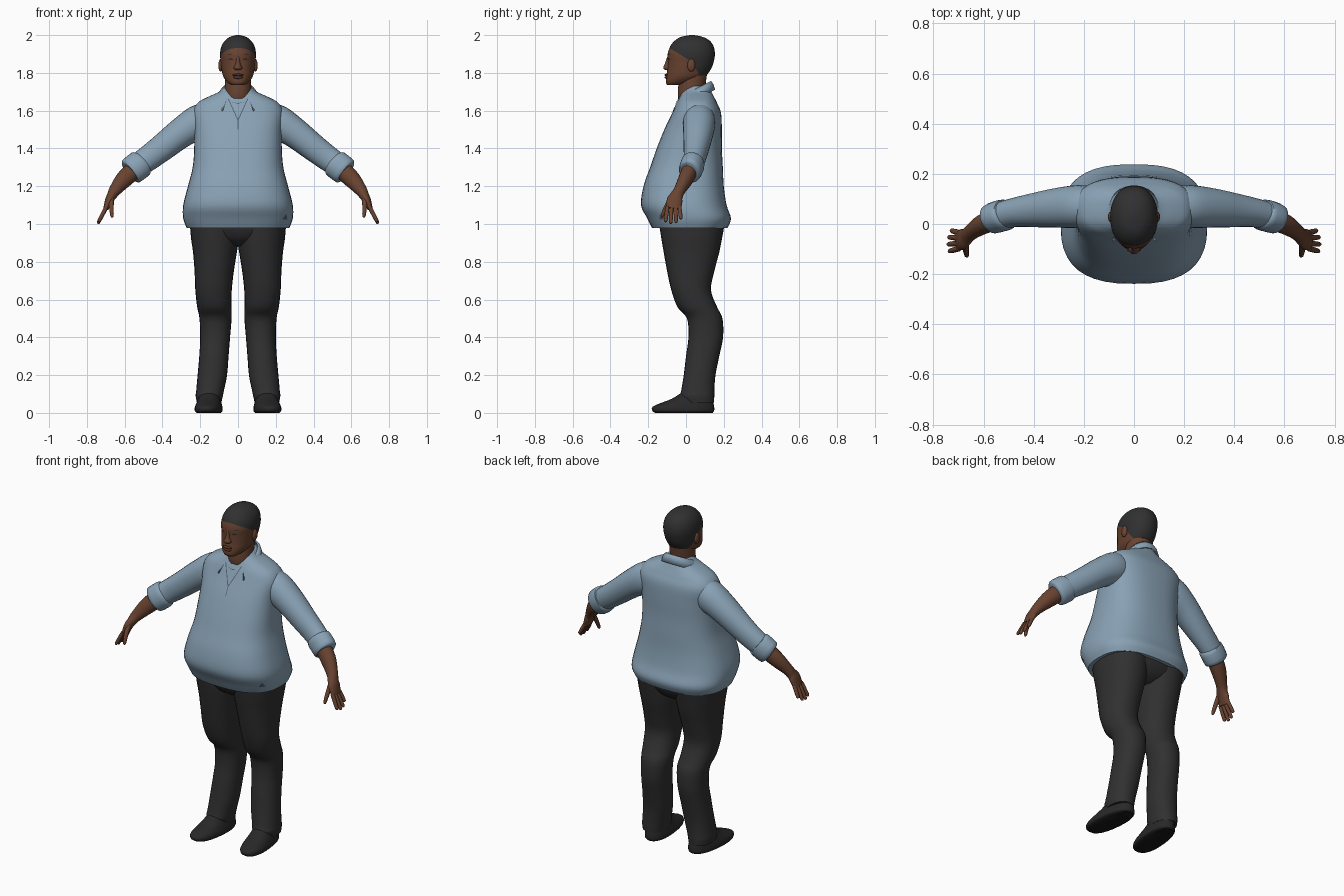
import bpy, bmesh, math
from mathutils import Vector, Matrix
from mathutils.bvhtree import BVHTree

cube = bpy.data.objects.get("Cube")
if cube:
    bpy.data.objects.remove(cube, do_unlink=True)


def material(name, r, g, b):
    m = bpy.data.materials.new(name)
    m.use_nodes = True
    m.diffuse_color = (r, g, b, 1)
    bsdf = m.node_tree.nodes["Principled BSDF"]
    bsdf.inputs["Base Color"].default_value = (r, g, b, 1)
    bsdf.inputs["Roughness"].default_value = 0.8
    return m


SHIRT = material("shirt_blue", 0.25, 0.36, 0.46)
SEAM = material("seam_blue", 0.08, 0.12, 0.16)
SKIN = material("brown_skin", 0.14, 0.056, 0.03)
LIP = material("lip_brown", 0.10, 0.036, 0.024)
HAIR = material("hair_black", 0.03, 0.03, 0.03)
TROUSER = material("trouser_black", 0.03, 0.03, 0.03)
SHOE = material("shoe_black", 0.022, 0.021, 0.021)
SOLE = material("sole_black", 0.01, 0.01, 0.01)


def finish(name, bm, *mats, angle=50):
    bmesh.ops.recalc_face_normals(bm, faces=bm.faces)
    me = bpy.data.meshes.new(name)
    bm.to_mesh(me)
    bm.free()
    for m in mats:
        me.materials.append(m)
    me.shade_smooth()
    me.set_sharp_from_angle(angle=math.radians(angle))
    ob = bpy.data.objects.new(name, me)
    bpy.context.collection.objects.link(ob)
    return ob


def smooth_rows(rows, steps):
    """Catmull-Rom interpolation between key cross-sections."""
    out = []
    for i in range(len(rows) - 1):
        quad = [rows[max(i - 1, 0)], rows[i], rows[i + 1], rows[min(i + 2, len(rows) - 1)]]
        for s in range(steps):
            t = s / steps
            out.append([b + 0.5 * t * (c - a + t * (2 * a - 5 * b + 4 * c - d + t * (3 * (b - c) + d - a)))
                        for a, b, c, d in zip(*quad)])
    return out + [list(rows[-1])]


def loft(rows, sides=24, n=2.0, flat=False, steps=4, mirror=1):
    """Rows are x, y, z, half width, half depth; rings follow the path or stay level."""
    rows = smooth_rows(rows, steps)
    bm = bmesh.new()
    rings = []
    for i, (x, y, z, a, b) in enumerate(rows):
        u, v = Vector((1, 0, 0)), Vector((0, 1, 0))
        if not flat:
            t = Vector(rows[min(i + 1, len(rows) - 1)][:3]) - Vector(rows[max(i - 1, 0)][:3])
            t.normalize()
            v = (v - t * v.dot(t)).normalized()
            u = t.cross(v)
        ring = []
        for k in range(sides):
            w = 2 * math.pi * k / sides
            c, s = math.cos(w), math.sin(w)
            p = Vector((x, y, z)) + u * a * math.copysign(abs(c) ** (2 / n), c) \
                + v * b * math.copysign(abs(s) ** (2 / n), s)
            ring.append(bm.verts.new((p.x * mirror, p.y, p.z)))
        rings.append(ring)
    for lo, hi in zip(rings, rings[1:]):
        for k in range(sides):
            j = (k + 1) % sides
            bm.faces.new((lo[k], lo[j], hi[j], hi[k]))
    bm.faces.new(rings[0][::-1])
    bm.faces.new(rings[-1])
    bmesh.ops.recalc_face_normals(bm, faces=bm.faces)
    return bm


def level(rows):
    """z, inner x, outer x, front y, back y to level rows."""
    return [((i + o) / 2, (f + b) / 2, z, (o - i) / 2, (b - f) / 2) for z, i, o, f, b in rows]


def centred(rows):
    return level([(z, -w, w, f, b) for z, w, f, b in rows])


def decal(name, tree, outline, mat, lift=0.003):
    """Thin plate draped from the front onto a surface."""
    bm = bmesh.new()
    bm.faces.new([bm.verts.new((x, 0, z)) for x, z in outline])
    bmesh.ops.triangulate(bm, faces=bm.faces)
    bmesh.ops.subdivide_edges(bm, edges=bm.edges, cuts=4, use_grid_fill=True)
    for v in bm.verts:
        hit = tree.ray_cast(Vector((v.co.x, -1, v.co.z)), Vector((0, 1, 0)))[0]
        v.co.y = (hit.y if hit else 0) - lift
    return finish(name, bm, mat)


def ball(name, loc, scale, mat):
    bm = bmesh.new()
    bmesh.ops.create_uvsphere(bm, u_segments=16, v_segments=10, radius=1,
                              matrix=Matrix.Translation(loc) @ Matrix.Diagonal((*scale, 1)))
    return finish(name, bm, mat)


# Shirt body
bm = loft(centred([
    (0.98, 0.272, -0.18, 0.22), (1.03, 0.29, -0.205, 0.238), (1.1, 0.29, -0.238, 0.215),
    (1.2, 0.265, -0.225, 0.2), (1.3, 0.24, -0.19, 0.195), (1.4, 0.232, -0.155, 0.19),
    (1.5, 0.232, -0.115, 0.19), (1.59, 0.24, -0.072, 0.185), (1.64, 0.215, -0.05, 0.165),
    (1.67, 0.165, -0.035, 0.15), (1.7, 0.1, -0.02, 0.135), (1.73, 0.07, 0.0, 0.12)]),
    sides=40, n=2.6, flat=True)
torso_tree = BVHTree.FromBMesh(bm)
finish("shirt_body", bm, SHIRT)

# Neck opening, its edges, the placket and the hem notch
decal("undershirt", torso_tree, [(-0.05, 1.665), (0.05, 1.665), (0, 1.555)], SHIRT)
for s in (-1, 1):
    decal("neck_opening_edge", torso_tree,
          [(s * 0.05, 1.665), (s * 0.055, 1.665), (s * 0.003, 1.55), (0, 1.555)], SEAM, 0.005)
decal("neckline_edge", torso_tree, [(-0.04, 1.647), (0, 1.636), (0.04, 1.647), (0, 1.64)], SEAM, 0.005)
decal("placket_line", torso_tree, [(-0.002, 1.56), (0.002, 1.56), (0.002, 1.5), (-0.002, 1.5)], SEAM)
decal("hem_notch", torso_tree, [(0.235, 1.025), (0.262, 1.025), (0.255, 1.055)], SEAM)

# Folded collar with two front points
bm = bmesh.new()
count, strips = 32, []
for k in range(count + 1):
    t = 2 * k / count - 1
    top, low = math.pi + t * (math.pi - 0.6), math.pi + t * (math.pi - 0.9)
    z = 1.71 - 0.045 * math.cos(top)
    depth = 0.105 + 0.075 * t ** 4
    a = Vector((0.08 * math.sin(top), 0.045 - 0.085 * math.cos(top), z))
    c = Vector((0.105 * math.sin(low), 0.045 - depth * math.cos(low), z - 0.045 - 0.03 * t ** 6))
    b = (a + c) / 2 + Vector((a.x * 0.06, 0, 0.008))
    strips.append([bm.verts.new(p) for p in (a, b, c)])
for p, q in zip(strips, strips[1:]):
    for i in range(2):
        bm.faces.new((p[i], q[i], q[i + 1], p[i + 1]))
collar = finish("collar", bm, SHIRT)
mod = collar.modifiers.new("thickness", "SOLIDIFY")
mod.thickness, mod.offset = 0.008, 0

# Neck
finish("neck", loft(centred([(1.6, 0.068, -0.01, 0.1), (1.66, 0.07, -0.04, 0.1),
                             (1.72, 0.07, -0.042, 0.102), (1.8, 0.07, -0.03, 0.112)]), flat=True), SKIN)

# Head, with the hair cut along two sloping planes
bm = loft(centred([
    (1.735, 0.034, -0.098, -0.03), (1.75, 0.056, -0.107, 0.04), (1.78, 0.078, -0.104, 0.1),
    (1.82, 0.087, -0.099, 0.132), (1.86, 0.092, -0.097, 0.147), (1.9, 0.095, -0.097, 0.153),
    (1.94, 0.088, -0.084, 0.146), (1.97, 0.07, -0.06, 0.126), (1.99, 0.044, -0.028, 0.09),
    (2.0, 0.01, 0.02, 0.045)]), sides=36, n=2.15, flat=True)
head_tree = BVHTree.FromBMesh(bm)
hairlines = [(Vector((0, -0.085, 1.93)), Vector((0, 0.07, 0.115))),
             (Vector((0, 0.03, 1.86)), Vector((0, 0.095, 0.055)))]
for point, normal in hairlines:
    bmesh.ops.bisect_plane(bm, geom=bm.verts[:] + bm.edges[:] + bm.faces[:],
                           plane_co=point, plane_no=normal)
for f in bm.faces:
    mid = f.calc_center_median()
    f.material_index = int(any((mid - p).dot(no) > 0 for p, no in hairlines))
finish("head", bm, SKIN, HAIR)

# Face
finish("nose", loft(centred([(1.814, 0.014, -0.108, -0.07), (1.826, 0.023, -0.121, -0.07),
                             (1.85, 0.013, -0.112, -0.07), (1.89, 0.009, -0.098, -0.07)]),
                    sides=14, flat=True), SKIN)
ball("upper_lip", (0, -0.101, 1.789), (0.029, 0.012, 0.007), LIP)
ball("lower_lip", (0, -0.101, 1.776), (0.026, 0.012, 0.008), LIP)
for s in (-1, 1):
    decal("eye", head_tree, [(s * 0.022, 1.871), (s * 0.038, 1.879), (s * 0.056, 1.872),
                             (s * 0.038, 1.867)], HAIR)
    decal("eyebrow", head_tree, [(s * 0.018, 1.893), (s * 0.045, 1.901), (s * 0.064, 1.893),
                                 (s * 0.045, 1.896)], HAIR)
    ball("ear", (s * 0.092, 0.028, 1.84), (0.012, 0.021, 0.034), SKIN)

# Arms and hands
sleeve = [(0.14, 0.07, 1.575, 0.075, 0.07), (0.21, 0.07, 1.54, 0.09, 0.085),
          (0.3, 0.065, 1.483, 0.08, 0.08), (0.4, 0.055, 1.405, 0.072, 0.068),
          (0.48, 0.045, 1.345, 0.067, 0.058), (0.55, 0.028, 1.295, 0.062, 0.054)]
cuff = [(0.505, 0.04, 1.328, 0.06, 0.052), (0.512, 0.037, 1.322, 0.074, 0.062),
        (0.54, 0.03, 1.3, 0.076, 0.063), (0.568, 0.02, 1.278, 0.073, 0.06),
        (0.573, 0.018, 1.274, 0.058, 0.05)]
forearm = [(0.53, 0.03, 1.305, 0.05, 0.044), (0.6, 0.0, 1.24, 0.046, 0.04),
           (0.65, -0.033, 1.18, 0.033, 0.031), (0.668, -0.05, 1.15, 0.026, 0.034),
           (0.682, -0.06, 1.125, 0.022, 0.042), (0.7, -0.066, 1.08, 0.014, 0.04)]
thumb = [(0.672, -0.075, 1.14, 0.015, 0.015), (0.67, -0.108, 1.085, 0.012, 0.012),
         (0.667, -0.125, 1.045, 0.009, 0.009), (0.666, -0.128, 1.035, 0.004, 0.004)]
for s, side in ((1, "left"), (-1, "right")):
    finish(side + "_sleeve", loft(sleeve, n=2.1, mirror=s), SHIRT)
    finish(side + "_cuff", loft(cuff, steps=2, mirror=s), SHIRT)
    finish(side + "_forearm", loft(forearm, sides=18, mirror=s), SKIN)
    finish(side + "_thumb", loft(thumb, sides=10, mirror=s), SKIN)
    for i, reach in enumerate((0.9, 1.0, 0.95, 0.72)):
        y = -0.098 + 0.021 * i
        spread = (i - 1.5) * 0.008
        finger = [(0.697 + 0.045 * f, y + spread * f, 1.09 - 0.088 * f, r, r)
                  for f, r in ((0, 0.011), (0.5 * reach, 0.011), (0.92 * reach, 0.009), (reach, 0.004))]
        finish(side + "_finger", loft(finger, sides=10, mirror=s), SKIN)

# Trousers
finish("trouser_seat", loft(centred([(0.885, 0.06, -0.06, 0.12), (0.92, 0.16, -0.11, 0.17),
                                     (0.98, 0.235, -0.14, 0.2), (1.04, 0.24, -0.14, 0.19)]),
                            n=2.4, flat=True), TROUSER)
leg = level([
    (0.055, 0.088, 0.218, -0.02, 0.148), (0.09, 0.08, 0.224, -0.032, 0.15),
    (0.12, 0.074, 0.221, -0.025, 0.15), (0.2, 0.058, 0.214, -0.012, 0.156),
    (0.3, 0.05, 0.205, 0.0, 0.176), (0.4, 0.042, 0.2, 0.013, 0.196),
    (0.5, 0.034, 0.204, 0.005, 0.193), (0.56, 0.034, 0.216, -0.045, 0.165),
    (0.65, 0.033, 0.226, -0.078, 0.132), (0.75, 0.022, 0.23, -0.1, 0.15),
    (0.85, 0.006, 0.238, -0.118, 0.176), (0.92, -0.004, 0.248, -0.13, 0.19),
    (1.0, -0.006, 0.255, -0.142, 0.205)])

# Shoes, turned slightly outward
shoe = centred([(0.0, 0.062, -0.165, 0.142), (0.012, 0.071, -0.18, 0.15), (0.032, 0.07, -0.178, 0.15),
                (0.052, 0.064, -0.135, 0.146), (0.075, 0.058, -0.075, 0.142), (0.11, 0.05, -0.02, 0.135)])
for s, side in ((1, "left"), (-1, "right")):
    finish(side + "_trouser_leg", loft(leg, n=2.2, flat=True, mirror=s), TROUSER)
    bm = loft(shoe, n=2.3, flat=True)
    for f in bm.faces:
        f.material_index = int(f.calc_center_median().z < 0.01)
    bm.transform(Matrix.Translation((s * 0.154, 0, 0)) @ Matrix.Rotation(s * 0.1, 4, "Z"))
    finish(side + "_shoe", bm, SHOE, SOLE)
